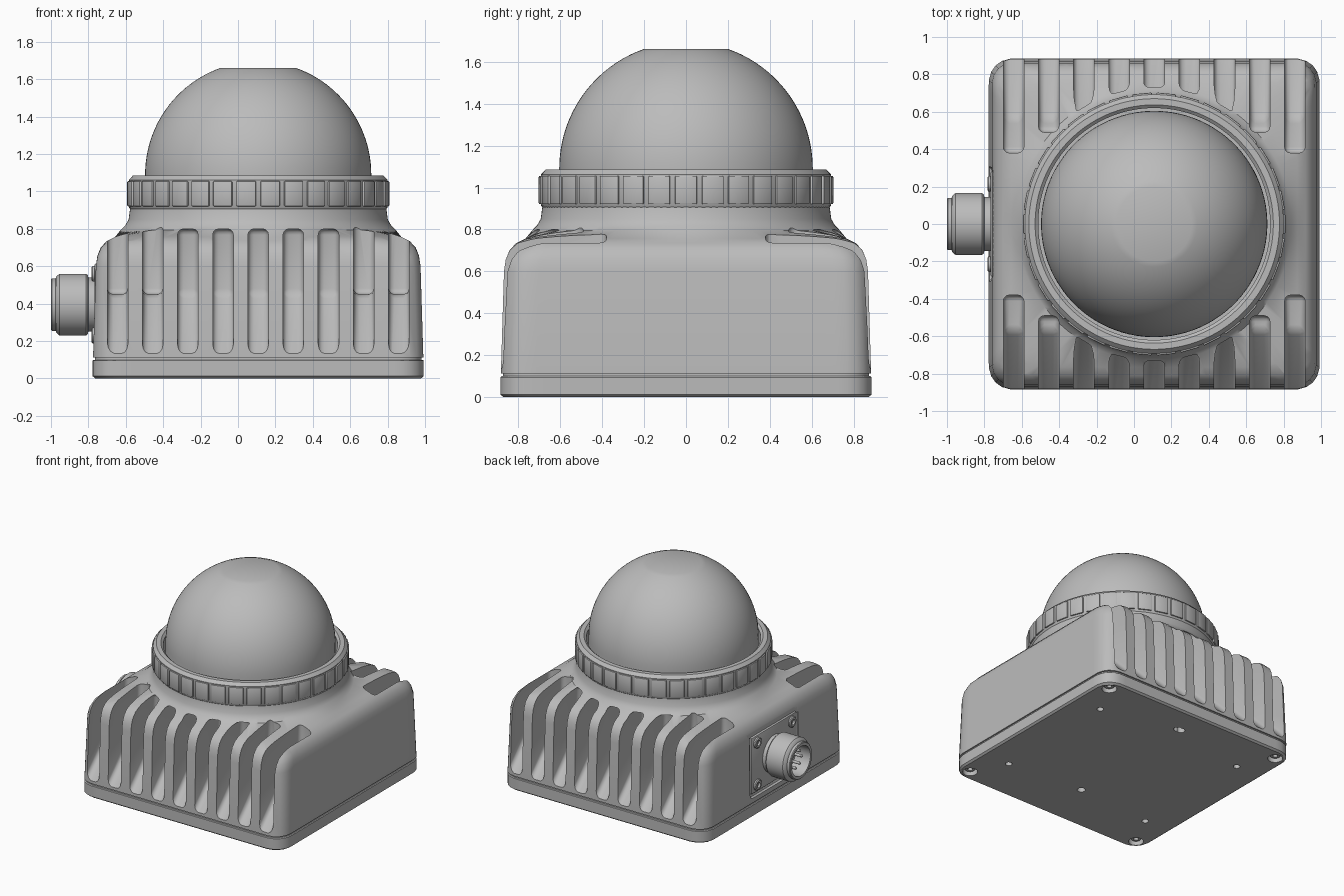
import bpy, bmesh, math
from mathutils import Matrix, Vector

old = bpy.data.objects.get("Cube")
if old:
    bpy.data.objects.remove(old, do_unlink=True)

CX = 0.108                      # centre of the housing along x
GREY = (0.5, 0.5, 0.5, 1)
mat = bpy.data.materials.new("housing grey")
mat.use_nodes = True
mat.diffuse_color = GREY
mat.node_tree.nodes["Principled BSDF"].inputs["Base Color"].default_value = GREY


def finish(name, bm, matrix=None):
    if matrix:
        bm.transform(matrix)
    bmesh.ops.recalc_face_normals(bm, faces=bm.faces)
    me = bpy.data.meshes.new(name)
    bm.to_mesh(me)
    bm.free()
    me.materials.append(mat)
    ob = bpy.data.objects.new(name, me)
    bpy.context.collection.objects.link(ob)
    return ob


def reach(half, rad, a):
    """Distance from the centre to a rounded square in direction a."""
    c, s = abs(math.cos(a)), abs(math.sin(a))
    t, q = half / max(c, s), half - rad
    if min(c, s) * t > q:
        b = q * (c + s)
        t = b + math.sqrt(max(0, b * b - 2 * q * q + rad * rad))
    return t


def loft(name, levels, matrix, n=48, loop=False):
    """Stack of rounded squares (half width, corner radius, z)."""
    bm = bmesh.new()
    rings = []
    for half, rad, z in levels:
        ring = []
        for i in range(n):
            a = math.tau * (i + 0.5) / n
            t = reach(half, rad, a)
            ring.append(bm.verts.new((t * math.cos(a), t * math.sin(a), z)))
        rings.append(ring)
    for lo, hi in zip(rings, rings[1:] + (rings[:1] if loop else [])):
        for i in range(n):
            j = (i + 1) % n
            bm.faces.new((lo[i], lo[j], hi[j], hi[i]))
    if not loop:
        bm.faces.new(rings[0])
        bm.faces.new(rings[-1])
    return finish(name, bm, matrix)


def turned(name, profile, matrix, n=48, loop=False):
    return loft(name, [(r, r, z) for r, z in profile], matrix, n, loop)


def box(name, size, matrix, bevel=0):
    bm = bmesh.new()
    bmesh.ops.create_cube(bm, size=1)
    bmesh.ops.scale(bm, vec=size, verts=bm.verts)
    if bevel:
        bmesh.ops.bevel(bm, geom=bm.edges[:], offset=bevel, segments=2,
                        affect='EDGES', profile=0.5)
    return finish(name, bm, matrix)


def cut(target, cutters):
    bpy.context.view_layer.objects.active = target
    for c in cutters:
        c.hide_render = True
        m = target.modifiers.new("cut", 'BOOLEAN')
        m.operation, m.solver, m.object = 'DIFFERENCE', 'EXACT', c
        bpy.ops.object.modifier_apply(modifier=m.name)
        bpy.data.objects.remove(c, do_unlink=True)


def at(x, y, z):
    return Matrix.Translation((x, y, z))


MID = at(CX, 0, 0)

# Housing: rounded square blending up into a round neck
body = loft("housing", [
    (0.883, 0.12, 0.112), (0.868, 0.12, 0.6), (0.86, 0.13, 0.655),
    (0.842, 0.14, 0.7), (0.81, 0.16, 0.735), (0.765, 0.2, 0.757),
    (0.735, 0.735, 0.795), (0.71, 0.71, 0.82), (0.693, 0.693, 0.85),
    (0.685, 0.685, 0.91)], MID, 180)


# Cooling slots: sloping floor, then a deep pocket
def slot(k, side):
    inner, top = {4: (0.38, 0.95), 3: (0.49, 0.83)}.get(abs(k), (0.57, 0.8))
    pts = [(1.0, 0.015), (0.57, 0.45), (inner, 0.45), (inner, top), (1.0, top)]
    if inner == 0.57:
        pts.pop(2)
    bm = bmesh.new()
    x = CX + 0.188 * k
    f = bm.faces.new([bm.verts.new((x - 0.055, side * y, z)) for y, z in pts])
    ext = bmesh.ops.extrude_face_region(bm, geom=[f])["geom"]
    bmesh.ops.translate(bm, vec=(0.11, 0, 0),
                        verts=[v for v in ext if isinstance(v, bmesh.types.BMVert)])
    bmesh.ops.recalc_face_normals(bm, faces=bm.faces)
    bmesh.ops.bevel(bm, geom=bm.edges[:], offset=0.032, segments=3,
                    affect='EDGES', profile=0.5)
    return finish("slot_cutter", bm)


cut(body, [slot(k, s) for k in range(-4, 5) for s in (-1, 1)])
PORT_Z = 0.395
cut(body, [box("recess_cutter", (0.2, 0.62, 0.5), at(-0.85, 0, PORT_Z), 0.03)])

# Base plate with a shadow gap above it
base = loft("base_plate", [(0.87, 0.12, 0), (0.885, 0.13, 0.012),
                           (0.885, 0.13, 0.095), (0.88, 0.13, 0.1)], MID, 180)
loft("gap_seal", [(0.872, 0.12, 0.09), (0.872, 0.12, 0.12)], MID, 180)
signs = [(sx, sy) for sx in (-1, 1) for sy in (-1, 1)]
holes = [(CX + sx * 0.65, sy * 0.52, 0.025) for sx, sy in signs]
holes += [(CX, 0.66, 0.03), (CX + 0.03, 0.66, 0.03), (CX, -0.47, 0.03)]
cutters = [turned("hole_cutter", [(r, -0.05), (r, 0.06)], at(x, y, 0), 20)
           for x, y, r in holes]
for sx, sy in signs:
    spot = at(CX + sx * 0.79, sy * 0.79, 0)
    cutters.append(turned("screw_hole_cutter",
                          [(0.055, -0.05), (0.055, 0.05)], spot, 24))
cut(base, cutters)
for sx, sy in signs:
    turned("base_screw", [(0.014, 0.04), (0.018, 0.022), (0.036, 0.022),
                          (0.042, 0.03), (0.042, 0.07)],
           at(CX + sx * 0.79, sy * 0.79, 0), 24)

# Clamping ring with grip pads
turned("clamp_ring", [(0.62, 0.905), (0.685, 0.905), (0.692, 0.915), (0.692, 1.062),
                      (0.67, 1.085), (0.637, 1.085), (0.62, 1.07)], MID, 128, True)
PADS = 34
for i in range(PADS):
    turn = Matrix.Rotation(math.tau * i / PADS, 4, 'Z')
    box("grip_pad", (0.03, 0.105, 0.135), MID @ turn @ at(0.686, 0, 0.988), 0.006)

# Dome with a flat top
R, DZ = 0.605, 1.09
top_angle = math.acos(0.2 / R)
dome = [(R, 0.9)] + [(R * math.cos(top_angle * i / 24), DZ + R * math.sin(top_angle * i / 24))
                     for i in range(25)]
turned("dome", dome, MID, 96)

# Side connector, pointing along -x
PORT = at(0, 0, PORT_Z) @ Matrix.Rotation(-math.pi / 2, 4, 'Y')
box("connector_flange", (0.03, 0.56, 0.44), at(-0.752, 0, PORT_Z), 0.008)
turned("connector", [(0.145, 0.74), (0.145, 0.8), (0.158, 0.803), (0.165, 0.812),
                     (0.165, 0.955), (0.15, 0.972), (0.14, 0.975), (0.14, 0.995),
                     (0.135, 1.0), (0.115, 1.0), (0.115, 0.87)], PORT, 64)
for i in range(8):
    a = math.tau * i / 8
    turned("pin", [(0.011, 0.86), (0.011, 0.955), (0.005, 0.962)],
           PORT @ at(0.07 * math.cos(a), 0.07 * math.sin(a), 0), 12)
for sx, sy in signs:
    turned("flange_screw", [(0.042, 0.75), (0.042, 0.778), (0.034, 0.784),
                            (0.02, 0.784), (0.016, 0.77)],
           PORT @ at(sx * 0.165, sy * 0.215, 0), 24)

# Smooth shading with sharp edges kept
bpy.ops.object.select_all(action='DESELECT')
for ob in bpy.context.collection.objects:
    if ob.type == 'MESH' and mat.name in ob.data.materials:
        ob.select_set(True)
        bpy.context.view_layer.objects.active = ob
bpy.ops.object.shade_smooth_by_angle(angle=math.radians(35))
